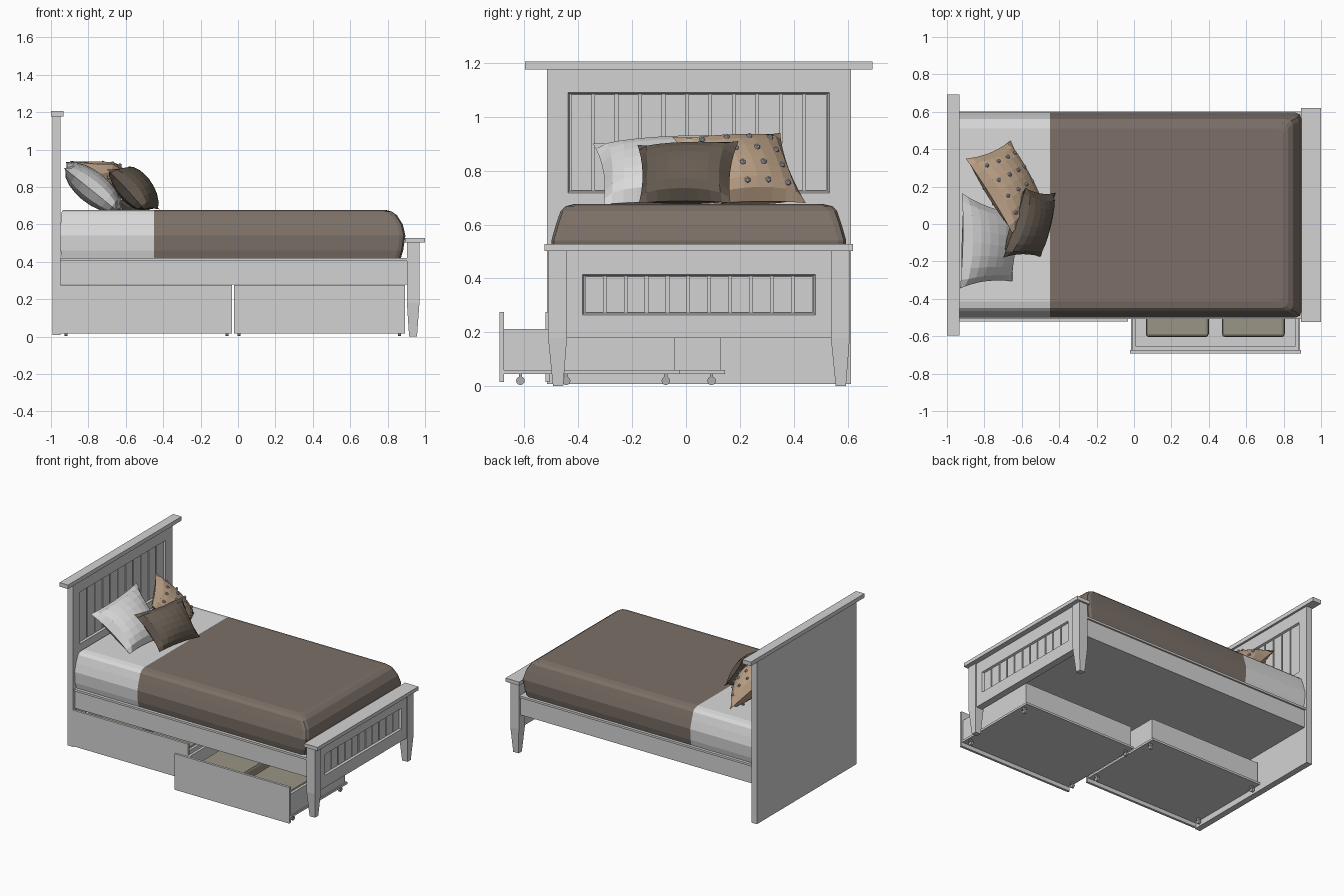
import bpy, bmesh, math
from mathutils import Vector

if "Cube" in bpy.data.objects:
    bpy.data.objects.remove(bpy.data.objects["Cube"])


def mat(name, r, g, b):
    m = bpy.data.materials.new(name)
    m.diffuse_color = (r, g, b, 1)
    m.use_nodes = True
    m.node_tree.nodes["Principled BSDF"].inputs["Base Color"].default_value = m.diffuse_color
    return m


PAINT = mat("pale grey paint", .65, .65, .65)
SHEET = mat("white linen", .70, .70, .70)
BROWN = mat("brown blanket", .20, .163, .137)
DARK = mat("dark brown cushion", .135, .108, .084)
TAN = mat("tan cushion", .54, .385, .26)
STUD = mat("blue grey button", .45, .50, .56)
OLIVE = mat("olive fabric", .32, .30, .235)
METAL = mat("castor grey", .42, .42, .42)


def finish(name, bm, *mats):
    bmesh.ops.recalc_face_normals(bm, faces=bm.faces)
    me = bpy.data.meshes.new(name)
    bm.to_mesh(me)
    bm.free()
    for m in mats:
        me.materials.append(m)
    o = bpy.data.objects.new(name, me)
    bpy.context.collection.objects.link(o)
    return o


def loft(bm, rings):
    """Closed solid through rings with equal point counts."""
    vs = [[bm.verts.new(p) for p in r] for r in rings]
    n = len(vs[0])
    for a, b in zip(vs, vs[1:]):
        for i in range(n):
            bm.faces.new((a[i], a[(i + 1) % n], b[(i + 1) % n], b[i]))
    bm.faces.new(vs[0])
    bm.faces.new(vs[-1])


def rect(x0, x1, y0, y1, z):
    return [(x0, y0, z), (x1, y0, z), (x1, y1, z), (x0, y1, z)]


def add_box(bm, x0, x1, y0, y1, z0, z1):
    loft(bm, [rect(x0, x1, y0, y1, z0), rect(x0, x1, y0, y1, z1)])


def boxes(name, m, *dims):
    bm = bmesh.new()
    for d in dims:
        add_box(bm, *d)
    return finish(name, bm, m)


def board(name, xb, xf, outer, inner, count):
    """Panelled board facing +x: back sheet, frame around a recess, planks."""
    y0, y1, z0, z1 = outer
    a, b, c, d = inner
    xm = xf - .018
    boxes(name + "_back", PAINT, (xb, xm, y0, y1, z0, z1))
    bm = bmesh.new()
    loops = [[bm.verts.new((x, y, z)) for y, z in pts] for x, pts in (
        (xm, [(y0, z0), (y1, z0), (y1, z1), (y0, z1)]),
        (xf, [(y0, z0), (y1, z0), (y1, z1), (y0, z1)]),
        (xf, [(a, c), (b, c), (b, d), (a, d)]),
        (xm, [(a + .006, c + .006), (b - .006, c + .006), (b - .006, d - .006), (a + .006, d - .006)]))]
    for p, q in zip(loops, loops[1:] + loops[:1]):
        for i in range(4):
            j = (i + 1) % 4
            bm.faces.new((p[i], p[j], q[j], q[i]))
    finish(name + "_frame", bm, PAINT)
    w = (b - a - .012) / count
    boxes(name + "_planks", PAINT, *[
        (xm - .005, xm + .008, a + .006 + i * w + .005, a + .006 + (i + 1) * w - .005, c + .008, d - .008)
        for i in range(count)])


# Headboard and footboard
board("headboard", -.992, -.948, (-.517, .612, .008, 1.178), (-.438, .532, .718, 1.09), 11)
boxes("headboard_cap", PAINT, (-1, -.933, -.597, .692, 1.176, 1.205))
board("footboard", .912, .962, (-.445, .545, .178, .502), (-.385, .48, .265, .415), 11)
boxes("footboard_cap", PAINT, (.893, 1, -.525, .62, .502, .528))

# Tapered front legs
for name, y0, y1 in (("left_leg", -.512, -.442), ("right_leg", .538, .608)):
    bm = bmesh.new()
    loft(bm, [rect(.915, .957, y0 + .018, y1 - .014, 0),
              rect(.903, .97, y0, y1, .18), rect(.903, .97, y0, y1, .502)])
    finish(name, bm, PAINT)

# Bed base with a ledge along the top
boxes("bed_base", PAINT, (-.95, .905, -.497, .59, .278, .405),
      (-.95, .905, -.508, .602, .405, .42))

# Mattress, the foot part dressed with the blanket
bm = bmesh.new()
rings = []
for z, iy, ix, ih in ((.42, .014, .024, .006), (.46, .005, .012, 0), (.54, 0, 0, 0), (.60, .017, .014, 0),
                      (.65, .034, .046, .002), (.668, .052, .072, .006), (.676, .085, .10, .014)):
    x0, x1, y0, y1, c = -.948 + ih, .895 - ix, -.5 + iy, .595 - iy, .03
    rings.append([(x0, y0, z), (x1 - c, y0, z), (x1 - .3 * c, y0 + .3 * c, z), (x1, y0 + c, z),
                  (x1, y1 - c, z), (x1 - .3 * c, y1 - .3 * c, z), (x1 - c, y1, z), (x0, y1, z)])
loft(bm, rings)
bmesh.ops.bisect_plane(bm, geom=bm.verts[:] + bm.edges[:] + bm.faces[:],
                       plane_co=(-.45, 0, 0), plane_no=(1, 0, 0))
for f in bm.faces:
    f.material_index = int(f.calc_center_median().x > -.45)
finish("mattress_and_blanket", bm, SHEET, BROWN)


# Cushions: stuffed sheets spanned between four corners
def cushion(name, m, tl, tr, br, bl, thick, buttons=0):
    tl, tr, br, bl = map(Vector, (tl, tr, br, bl))
    mid = (tl + tr + br + bl) / 4
    nrm = (tr + br - tl - bl).cross(tl + tr - bl - br).normalized()

    def point(u, v, side):
        pu, pv = u * (1 - .09 * (1 - v * v)), v * (1 - .07 * (1 - u * u))
        s, t = (pu + 1) / 2, (pv + 1) / 2
        p = (bl * (1 - s) + br * s) * (1 - t) + (tl * (1 - s) + tr * s) * t
        puff = max(0, (1 - u * u) * (1 - v * v)) ** .5
        p = p + nrm * side * thick * puff
        p.z = max(p.z, .672)
        p.x = max(p.x, -.945)
        return p

    bm = bmesh.new()
    n = 8
    for side in (1, -1):
        g = [[bm.verts.new(point(-math.cos(math.pi * (.15 + .7 * i / n)) / math.cos(math.pi * .15),
                                 -math.cos(math.pi * (.15 + .7 * j / n)) / math.cos(math.pi * .15), side))
              for j in range(n + 1)] for i in range(n + 1)]
        for i in range(n):
            for j in range(n):
                bm.faces.new((g[i][j], g[i + 1][j], g[i + 1][j + 1], g[i][j + 1]))
    bmesh.ops.remove_doubles(bm, verts=bm.verts, dist=.0008)
    finish(name, bm, m)
    if buttons:
        bm = bmesh.new()
        for side in (1, -1):
            for i in range(buttons):
                for j in range(buttons):
                    k = 1.35 / (buttons - 1)
                    p = point(-.675 + i * k, -.675 + j * k, side)
                    if p.z > .69:
                        r = bmesh.ops.create_icosphere(bm, subdivisions=1, radius=.012)
                        bmesh.ops.translate(bm, verts=r["verts"], vec=p)
        finish(name + "_buttons", bm, STUD)


cushion("white_cushion", SHEET, (-.93, -.345, .90), (-.92, .165, .935),
        (-.61, .05, .675), (-.65, -.305, .675), .085)
cushion("tan_cushion", TAN, (-.65, -.05, .925), (-.90, .35, .94),
        (-.66, .445, .68), (-.47, .09, .675), .085, 4)
cushion("brown_cushion", DARK, (-.70, -.18, .895), (-.58, .195, .91),
        (-.42, .165, .68), (-.50, -.175, .68), .085)


# Under-bed drawers on castors, the second one pulled out
def drawer(name, x0, x1, dy):
    f, b = -.505 + dy, .13 + dy
    a, c, t = x0 + .012, x1 - .012, .02
    boxes(name + "_front", PAINT, (x0, x1, f - .017, f, .016, .275))
    boxes(name + "_box", PAINT, (x0 + .005, x1 - .005, f, b + .015, .045, .06),
          (a, a + t, f, b, .06, .212), (c - t, c, f, b, .06, .212),
          (a + t, c - t, f, f + t, .06, .212), (a + t, c - t, b - t, b, .06, .212))
    m = (x0 + x1) / 2
    for i, (p, q) in enumerate(((x0 + .085, m - .035), (m + .035, x1 - .085))):
        o = boxes(f"{name}_folded_blanket_{i + 1}", OLIVE, (p, q, f + .07, b - .06, .06, .18))
        mod = o.modifiers.new("soft edges", "BEVEL")
        mod.width, mod.segments = .018, 2
    bm = bmesh.new()
    for x in (x0 + .028, x1 - .028):
        for y in (f + .06, b - .035):
            wheel = [[(x + s, y + .016 * math.cos(k * math.pi / 6), .02 + .016 * math.sin(k * math.pi / 6))
                      for k in range(12)] for s in (-.008, .008)]
            loft(bm, wheel)
            add_box(bm, x - .011, x + .011, y - .006, y + .006, .026, .046)
    finish(name + "_castors", bm, METAL)


drawer("closed_drawer", -.948, -.032, 0)
drawer("open_drawer", -.022, .892, -.17)
